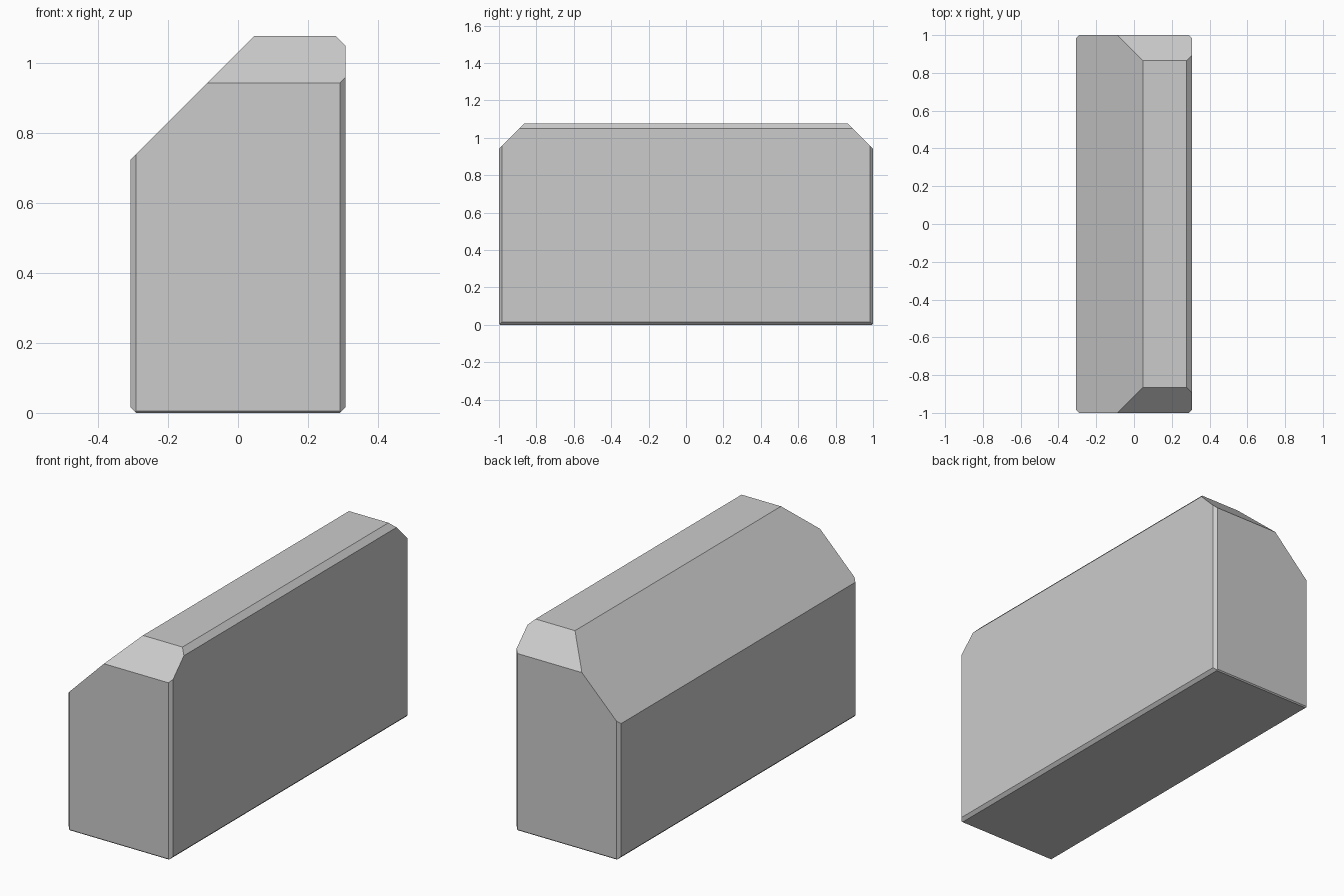
import bpy, bmesh
from mathutils import Vector

if "Cube" in bpy.data.objects:
    bpy.data.objects.remove(bpy.data.objects["Cube"])

W, L, H = 0.307, 1.0, 1.077   # half width, half length, height

# Plain block
bm = bmesh.new()
bmesh.ops.create_cube(bm, size=1)
bmesh.ops.scale(bm, vec=(2 * W, 2 * L, H), verts=bm.verts)
bmesh.ops.translate(bm, vec=(0, 0, H / 2), verts=bm.verts)


def chamfer(normal, offset):
    """Slice off everything where normal . p > offset and cap the cut."""
    n = Vector(normal)
    res = bmesh.ops.bisect_plane(
        bm, geom=bm.verts[:] + bm.edges[:] + bm.faces[:], dist=1e-6,
        plane_co=n * offset / n.length_squared, plane_no=n, clear_outer=True)
    edges = [e for e in res["geom_cut"] if isinstance(e, bmesh.types.BMEdge)]
    bmesh.ops.contextual_create(bm, geom=edges)


# Large slope on the left, small bevel on the top right edge
chamfer((-1, 0, 1), 1.03)
chamfer((1, 0, 1), W + H - 0.028)

for s in (-1, 1):
    chamfer((0, s, 1), L + H - 0.135)          # sloped top at each end
    for t in (-1, 1):
        chamfer((s, t, 0), W + L - 0.016)      # upright corner bevels
    chamfer((s, 0, -1), W - 0.016)             # bottom side bevels
    chamfer((0, s, -1), L - 0.006)             # bottom end bevels

bmesh.ops.recalc_face_normals(bm, faces=bm.faces)
mesh = bpy.data.meshes.new("chamfered_block")
bm.to_mesh(mesh)
bm.free()
bpy.context.collection.objects.link(bpy.data.objects.new("chamfered_block", mesh))
